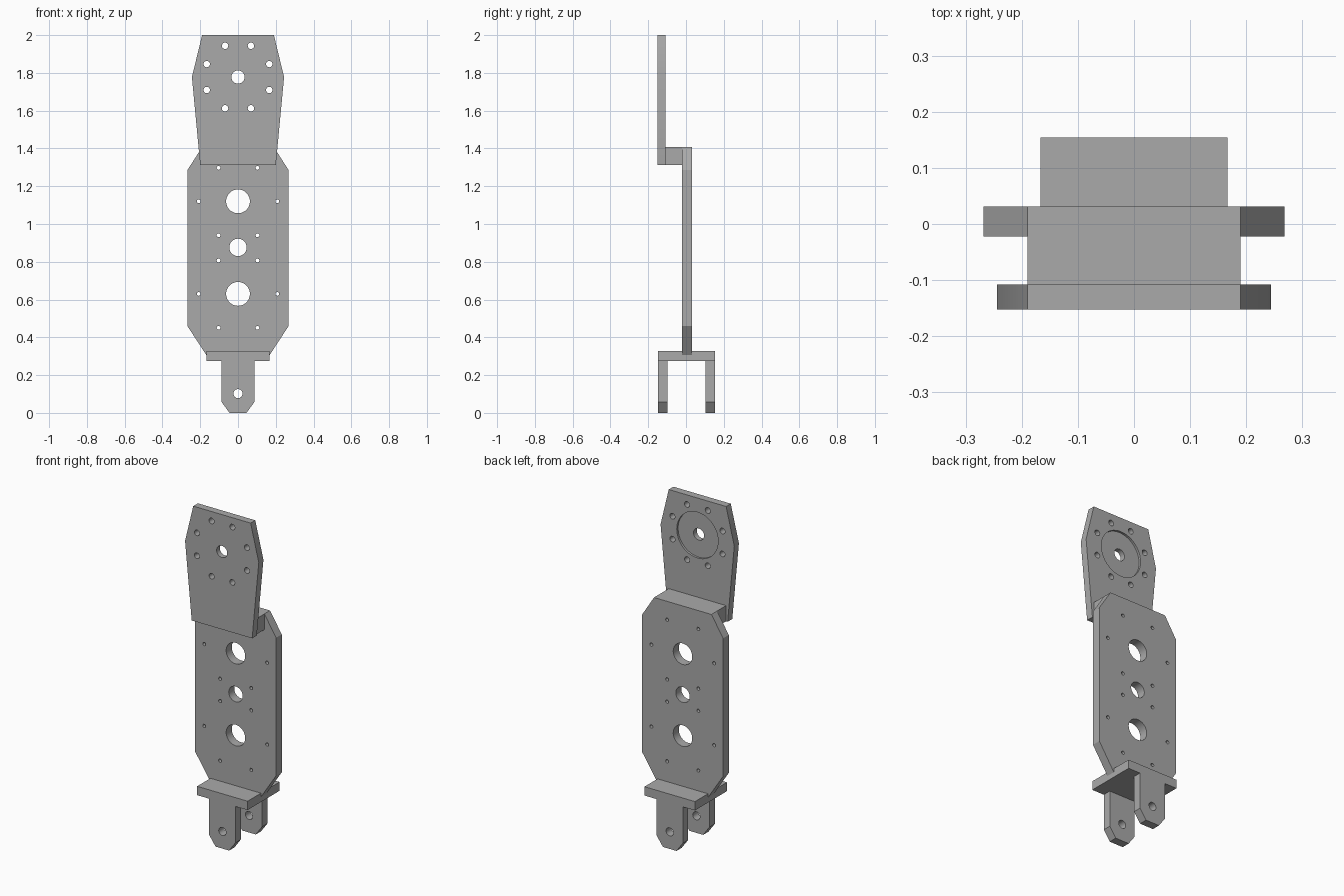
import bpy, bmesh, math
from mathutils import Matrix, Vector

cube = bpy.data.objects.get("Cube")
if cube:
    bpy.data.objects.remove(cube, do_unlink=True)

metal = bpy.data.materials.new("plain grey metal")
metal.use_nodes = True
grey = (0.4, 0.4, 0.4, 1)
metal.diffuse_color = grey
metal.node_tree.nodes["Principled BSDF"].inputs["Base Color"].default_value = grey


def make_object(name, bm):
    bmesh.ops.recalc_face_normals(bm, faces=bm.faces)
    mesh = bpy.data.meshes.new(name)
    bm.to_mesh(mesh)
    bm.free()
    mesh.materials.append(metal)
    obj = bpy.data.objects.new(name, mesh)
    bpy.context.collection.objects.link(obj)
    return obj


def plate(name, half_profile, y0, y1):
    """Extrude a left-right symmetric (x, z) outline from y0 to y1."""
    outline = half_profile + [(-x, z) for x, z in reversed(half_profile)]
    bm = bmesh.new()
    face = bm.faces.new([bm.verts.new((x, y0, z)) for x, z in outline])
    out = bmesh.ops.extrude_face_region(bm, geom=[face])
    moved = [v for v in out["geom"] if isinstance(v, bmesh.types.BMVert)]
    bmesh.ops.translate(bm, verts=moved, vec=(0, y1 - y0, 0))
    return make_object(name, bm)


def drill(obj, holes, y0, y1):
    """Cut round holes (x, z, radius) along y, between y0 and y1."""
    bm = bmesh.new()
    for x, z, r in holes:
        place = Matrix.Translation(Vector((x, (y0 + y1) / 2, z))) @ Matrix.Rotation(math.pi / 2, 4, 'X')
        bmesh.ops.create_cone(bm, cap_ends=True, segments=48 if r > 0.02 else 20,
                              radius1=r, radius2=r, depth=y1 - y0, matrix=place)
    cutter = make_object("hole_cutter", bm)
    cutter.hide_render = True
    mod = obj.modifiers.new("holes", 'BOOLEAN')
    mod.operation, mod.solver, mod.object = 'DIFFERENCE', 'EXACT', cutter
    bpy.ops.object.select_all(action='DESELECT')
    bpy.context.view_layer.objects.active = obj
    obj.select_set(True)
    bpy.ops.object.modifier_apply(modifier=mod.name)
    bpy.data.objects.remove(cutter, do_unlink=True)


def both_sides(x, z, r):
    return [(x, z, r), (-x, z, r)]


parts = []

# Main link plate: three lightening holes and mirrored screw holes
main = plate("main_plate", [(0.157, 0.29), (0.268, 0.46), (0.268, 1.285), (0.19, 1.407)], -0.022, 0.031)
holes = [(0, 1.12, 0.063), (0, 0.876, 0.046), (0, 0.63, 0.063)]
for x, z in [(0.103, 1.297), (0.208, 1.12), (0.103, 0.94), (0.103, 0.807), (0.208, 0.63), (0.103, 0.45)]:
    holes += both_sides(x, z, 0.01)
drill(main, holes, -0.3, 0.3)
parts.append(main)

# Upper mounting plate: round recess on the back, bolt circle and shaft hole
top = plate("upper_plate", [(0.2, 1.313), (0.244, 1.778), (0.19, 2.0)], -0.152, -0.108)
centre = 1.778
drill(top, [(0, centre, 0.137)], -0.121, 0)
bolts = [(0, centre, 0.035)]
for i in range(8):
    a = math.radians(22.5 + 45 * i)
    bolts.append((0.179 * math.cos(a), centre + 0.179 * math.sin(a), 0.017))
drill(top, bolts, -0.3, 0.1)
parts.append(top)

# Spacer joining the two plates
parts.append(plate("spacer_block", [(0.19, 1.313), (0.19, 1.407)], -0.108, -0.022))

# Fork: crossbar and two pierced lugs
parts.append(plate("fork_crossbar", [(0.167, 0.275), (0.167, 0.328)], -0.148, 0.154))
for name, y0, y1 in [("front_fork_lug", -0.148, -0.098), ("back_fork_lug", 0.104, 0.154)]:
    lug = plate(name, [(0.045, 0), (0.087, 0.058), (0.087, 0.275)], y0, y1)
    drill(lug, [(0, 0.102, 0.024)], y0 - 0.05, y1 + 0.05)
    parts.append(lug)

# Smooth hole walls, sharp plate edges
for obj in parts:
    bpy.ops.object.select_all(action='DESELECT')
    bpy.context.view_layer.objects.active = obj
    obj.select_set(True)
    bpy.ops.object.shade_smooth_by_angle(angle=math.radians(25))
